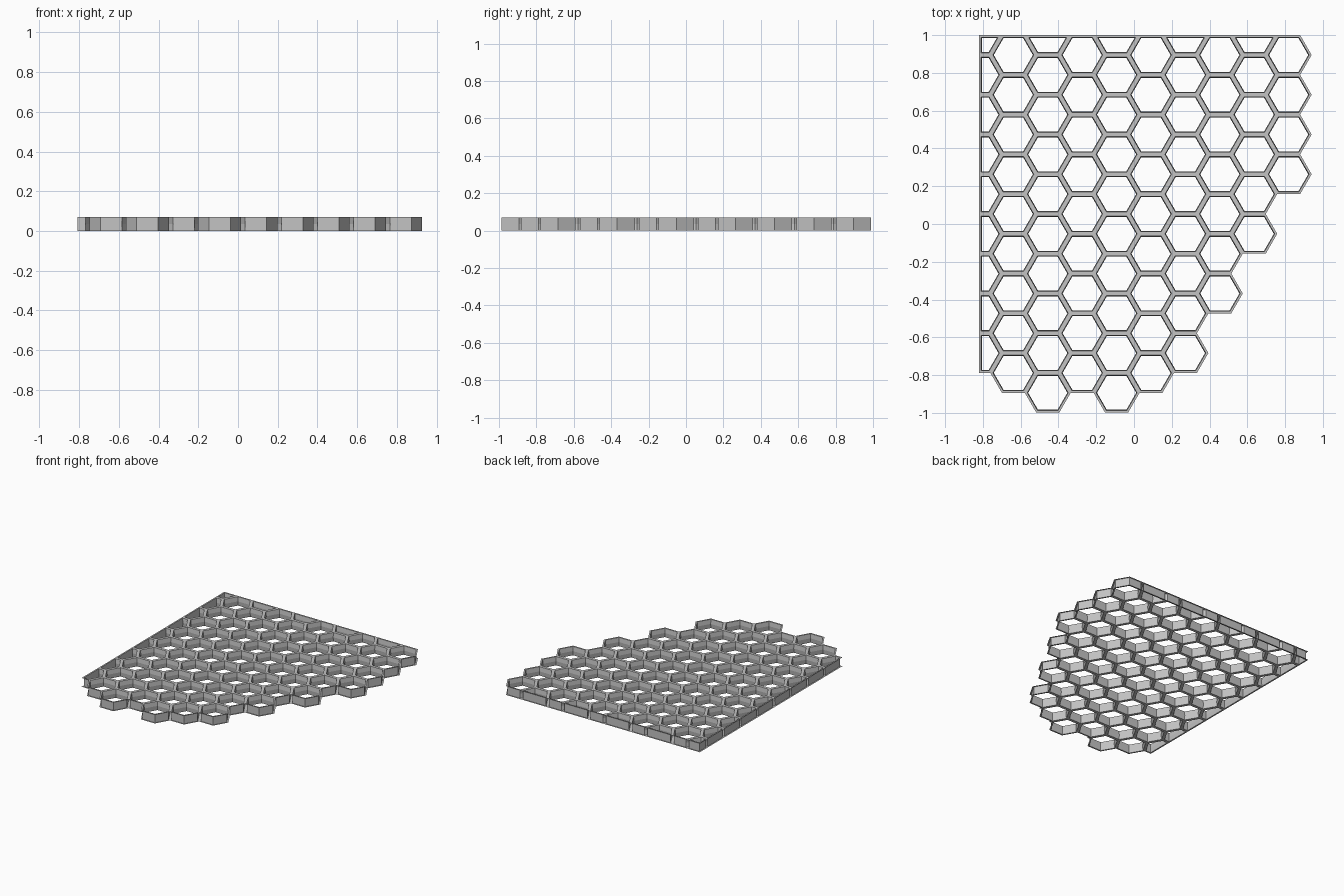
import bpy, bmesh, math
from mathutils import Matrix, Vector

if "Cube" in bpy.data.objects:
    bpy.data.objects.remove(bpy.data.objects["Cube"], do_unlink=True)

PITCH = 0.2104                    # cell size across the flats
RADIUS = PITCH / math.sqrt(3)
STEP = RADIUS * 1.5               # spacing of the columns
LEFT, BACK = -0.821, 1.0          # straight cut sides of the panel
WALL, RIDGE, HEIGHT = 0.0115, 0.004, 0.07
CELLS = [9, 9, 10, 9, 10, 9, 9, 7, 6, 4]   # cells per column, from the cut side

# Plain grey material
grey = bpy.data.materials.new("plain grey")
grey.use_nodes = True
grey.diffuse_color = (0.55, 0.55, 0.55, 1)
shader = next(n for n in grey.node_tree.nodes if n.type == 'BSDF_PRINCIPLED')
shader.inputs["Base Color"].default_value = grey.diffuse_color

bm = bmesh.new()


def hexagon(x, y):
    corners = []
    for i in range(6):
        a = math.radians(60 * i)
        corners.append(bm.verts.new((x + RADIUS * math.cos(a), y + RADIUS * math.sin(a), -HEIGHT / 2)))
    bm.faces.new(corners).normal_update()


def trim(point, outward):
    bmesh.ops.bisect_plane(bm, geom=bm.verts[:] + bm.edges[:] + bm.faces[:], dist=1e-4,
                           plane_co=point, plane_no=outward, clear_outer=True)


# Field of hexagons: every other column is shifted by half a cell
for column, count in enumerate(CELLS):
    shift = 0.5 if column % 2 else 0.0
    for row in range(count):
        hexagon(LEFT + column * STEP, BACK - PITCH * (row + shift))

# Straight left and back sides
trim(Vector((LEFT, 0, 0)), Vector((-1, 0, 0)))
trim(Vector((0, BACK, 0)), Vector((0, 1, 0)))
bmesh.ops.remove_doubles(bm, verts=bm.verts[:], dist=0.001)
bm.normal_update()

# Outline of the whole panel, and the cells to open
cells = bm.faces[:]
outline = [e for e in bm.edges if e.is_boundary]

# Lower half: flat rim, then a slight slope to the ridge at mid height
bmesh.ops.inset_individual(bm, faces=cells, thickness=WALL, use_even_offset=True)
bmesh.ops.inset_individual(bm, faces=cells, thickness=RIDGE, depth=HEIGHT / 2,
                           use_even_offset=True)
bmesh.ops.delete(bm, geom=cells, context='FACES')
sides = bmesh.ops.extrude_edge_only(bm, edges=outline)
raised = [v for v in sides["geom"] if isinstance(v, bmesh.types.BMVert)]
bmesh.ops.translate(bm, verts=raised, vec=(0, 0, HEIGHT / 2))

# Upper half mirrors the lower one
bmesh.ops.mirror(bm, geom=bm.verts[:] + bm.edges[:] + bm.faces[:],
                 matrix=Matrix.Identity(4), merge_dist=0.001, axis='Z')
bmesh.ops.remove_doubles(bm, verts=bm.verts[:], dist=0.0005)
bmesh.ops.translate(bm, verts=bm.verts[:], vec=(0, 0, HEIGHT / 2))
bmesh.ops.recalc_face_normals(bm, faces=bm.faces[:])

mesh = bpy.data.meshes.new("honeycomb_panel")
bm.to_mesh(mesh)
bm.free()
mesh.materials.append(grey)
panel = bpy.data.objects.new("honeycomb_panel", mesh)
bpy.context.scene.collection.objects.link(panel)
